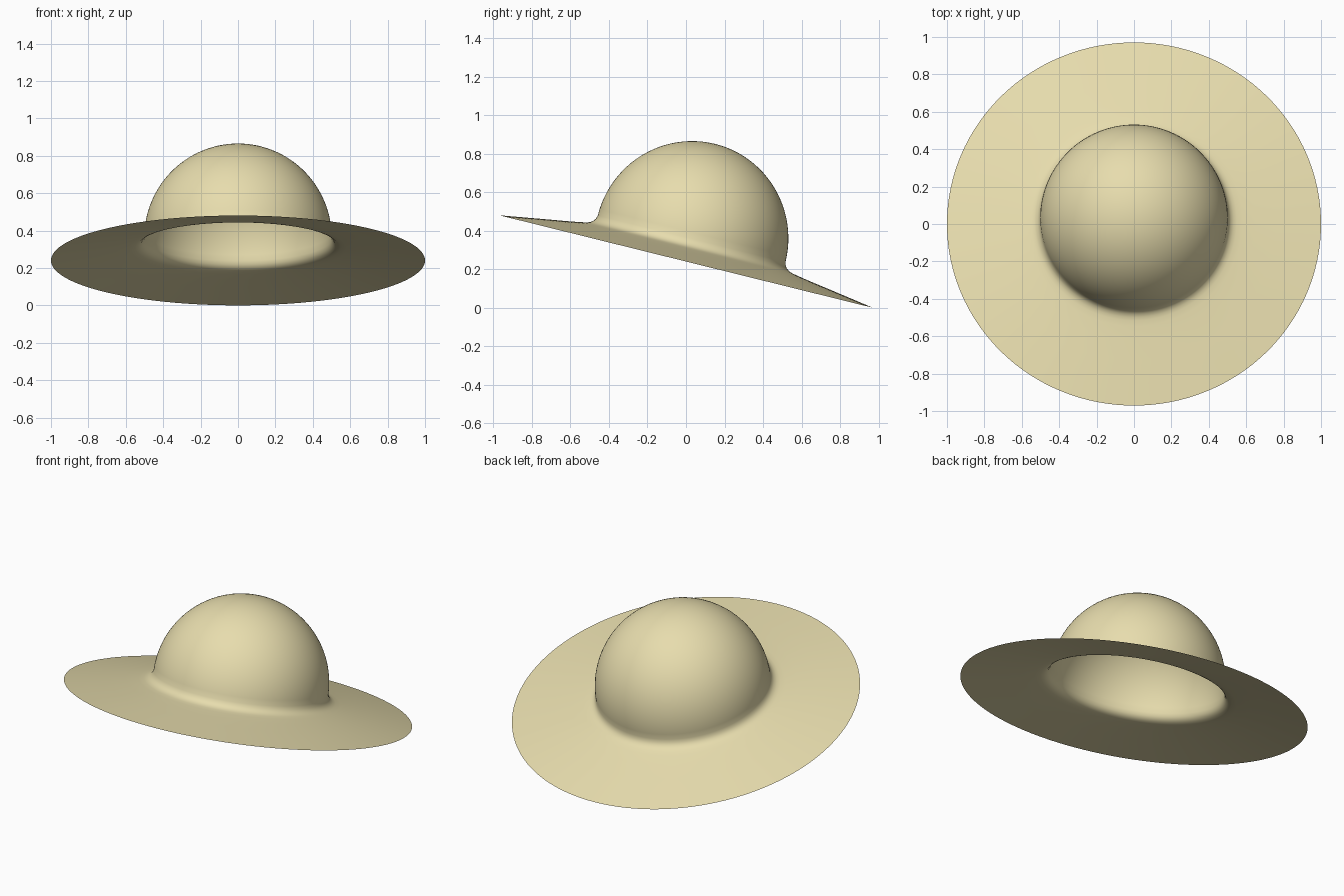
import bpy, bmesh
from math import sin, cos, pi, radians
from mathutils import Vector, Matrix

if "Cube" in bpy.data.objects:
    bpy.data.objects.remove(bpy.data.objects["Cube"])

TILT = radians(-13.9)
STEPS = 128

# Half profile (radius, height): straight brim, small curl, domed crown
profile = [(1.0, 0.0), (0.88, 0.019), (0.76, 0.038), (0.65, 0.055),
           (0.58, 0.067), (0.55, 0.073), (0.533, 0.079), (0.518, 0.089),
           (0.508, 0.103)]
for i in range(25):
    a = pi / 2 * i / 24
    profile.append((0.502 * cos(a) if i < 24 else 0.0, 0.122 + 0.507 * sin(a)))

# Spin the profile into a single thin sheet
bm = bmesh.new()
verts = [bm.verts.new((r, 0, z)) for r, z in profile]
edges = [bm.edges.new(pair) for pair in zip(verts, verts[1:])]
bmesh.ops.spin(bm, geom=verts + edges, cent=(0, 0, 0), axis=(0, 0, 1),
               angle=2 * pi, steps=STEPS, use_duplicate=False)
bmesh.ops.remove_doubles(bm, verts=bm.verts[:], dist=0.0005)
bmesh.ops.recalc_face_normals(bm, faces=bm.faces[:])
top = max(bm.faces, key=lambda f: f.calc_center_median().z)
if top.normal.z < 0:
    bmesh.ops.reverse_faces(bm, faces=bm.faces[:])

# Tip the hat forward-up and rest its rim on the ground
bmesh.ops.transform(bm, matrix=Matrix.Rotation(TILT, 4, 'X'), verts=bm.verts[:])
low = min(v.co.z for v in bm.verts)
bmesh.ops.translate(bm, vec=Vector((0, 0, -low)), verts=bm.verts[:])

for f in bm.faces:
    f.smooth = True
mesh = bpy.data.meshes.new("sun_hat")
bm.to_mesh(mesh)
bm.free()

hat = bpy.data.objects.new("sun_hat", mesh)
bpy.context.collection.objects.link(hat)

# Straw colour
straw = bpy.data.materials.new("straw")
straw.diffuse_color = (0.80, 0.72, 0.42, 1)
straw.use_nodes = True
straw.node_tree.nodes["Principled BSDF"].inputs["Base Color"].default_value = straw.diffuse_color
mesh.materials.append(straw)
